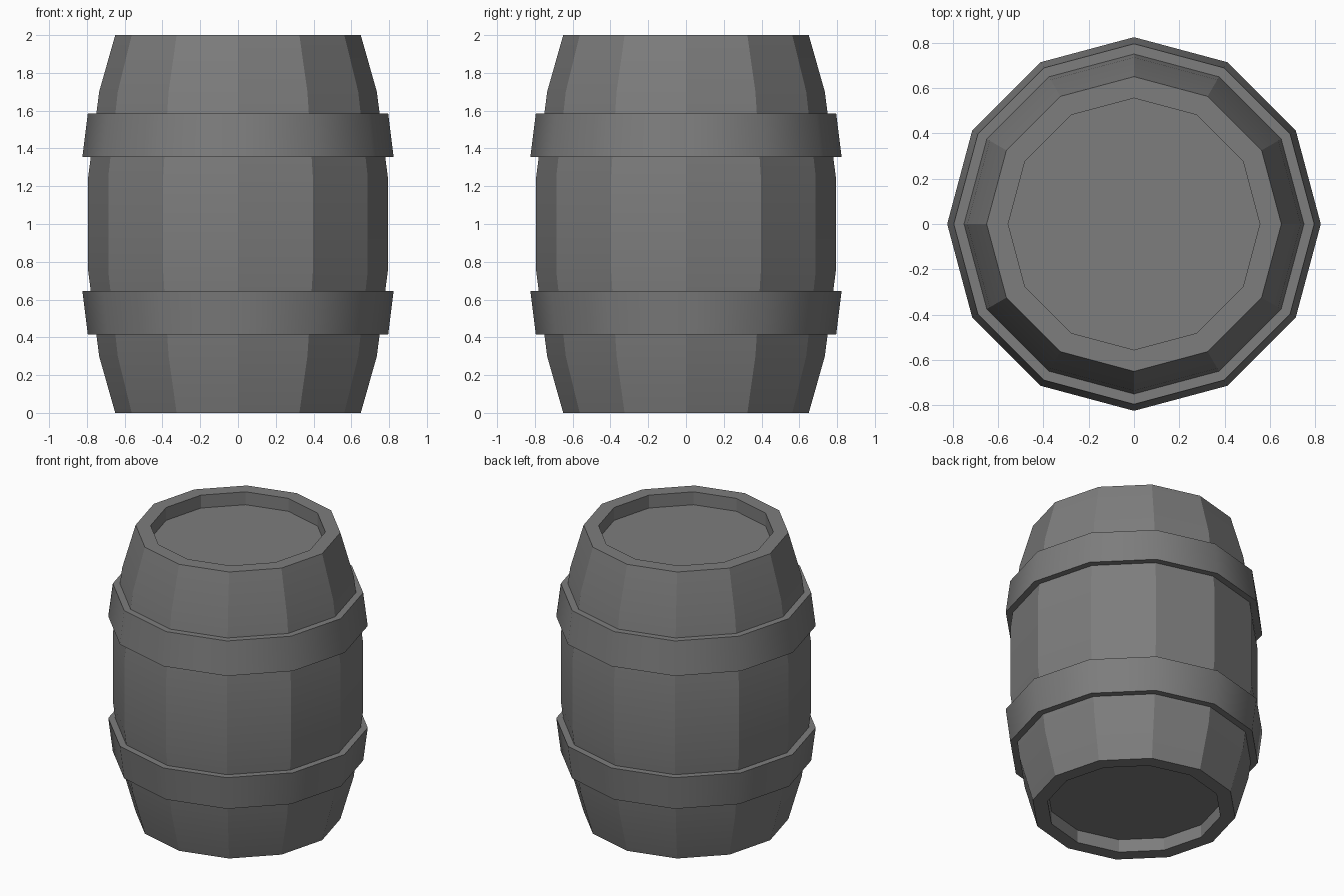
import bpy, bmesh, math

if "Cube" in bpy.data.objects:
    bpy.data.objects.remove(bpy.data.objects["Cube"])

SIDES = 12

# Dark grey finish shared by all parts
dark = bpy.data.materials.new("dark_grey")
dark.diffuse_color = (0.205, 0.205, 0.205, 1)
dark.use_nodes = True
dark.node_tree.nodes["Principled BSDF"].inputs["Base Color"].default_value = dark.diffuse_color


def lathe(name, profile, smooth_deg, closed=False):
    """Spin a (radius, z) profile around z; cap the ends unless it is a closed loop."""
    bm = bmesh.new()
    rings = []
    for r, z in profile:
        rings.append([bm.verts.new((r * math.cos(math.tau * i / SIDES),
                                    r * math.sin(math.tau * i / SIDES), z))
                      for i in range(SIDES)])
    pairs = list(zip(rings, rings[1:]))
    if closed:
        pairs.append((rings[-1], rings[0]))
    else:
        bm.faces.new(rings[0])
        bm.faces.new(rings[-1])
    for a, b in pairs:
        for i in range(SIDES):
            j = (i + 1) % SIDES
            bm.faces.new((a[i], a[j], b[j], b[i]))
    bmesh.ops.recalc_face_normals(bm, faces=bm.faces)
    mesh = bpy.data.meshes.new(name)
    bm.to_mesh(mesh)
    bm.free()
    mesh.materials.append(dark)
    ob = bpy.data.objects.new(name, mesh)
    bpy.context.collection.objects.link(ob)
    bpy.context.view_layer.objects.active = ob
    ob.select_set(True)
    bpy.ops.object.shade_smooth_by_angle(angle=math.radians(smooth_deg))
    ob.select_set(False)
    return ob


def flip(profile):
    """Mirror a profile about the mid height z = 1."""
    return [(r, 2 - z) for r, z in reversed(profile)]


# Barrel body: recessed lid, rim and bulging staves, mirrored top to bottom
half = [(0.555, 0.09), (0.555, 0.0), (0.65, 0.0), (0.735, 0.30), (0.793, 0.75)]
lathe("barrel_body", half + flip(half), 24)

# Hoops: tilted bands hugging the body
hoop = [(0.745, 0.414), (0.795, 0.414), (0.824, 0.645), (0.77, 0.645)]
lathe("lower_hoop", hoop, 35, closed=True)
lathe("upper_hoop", flip(hoop), 35, closed=True)
